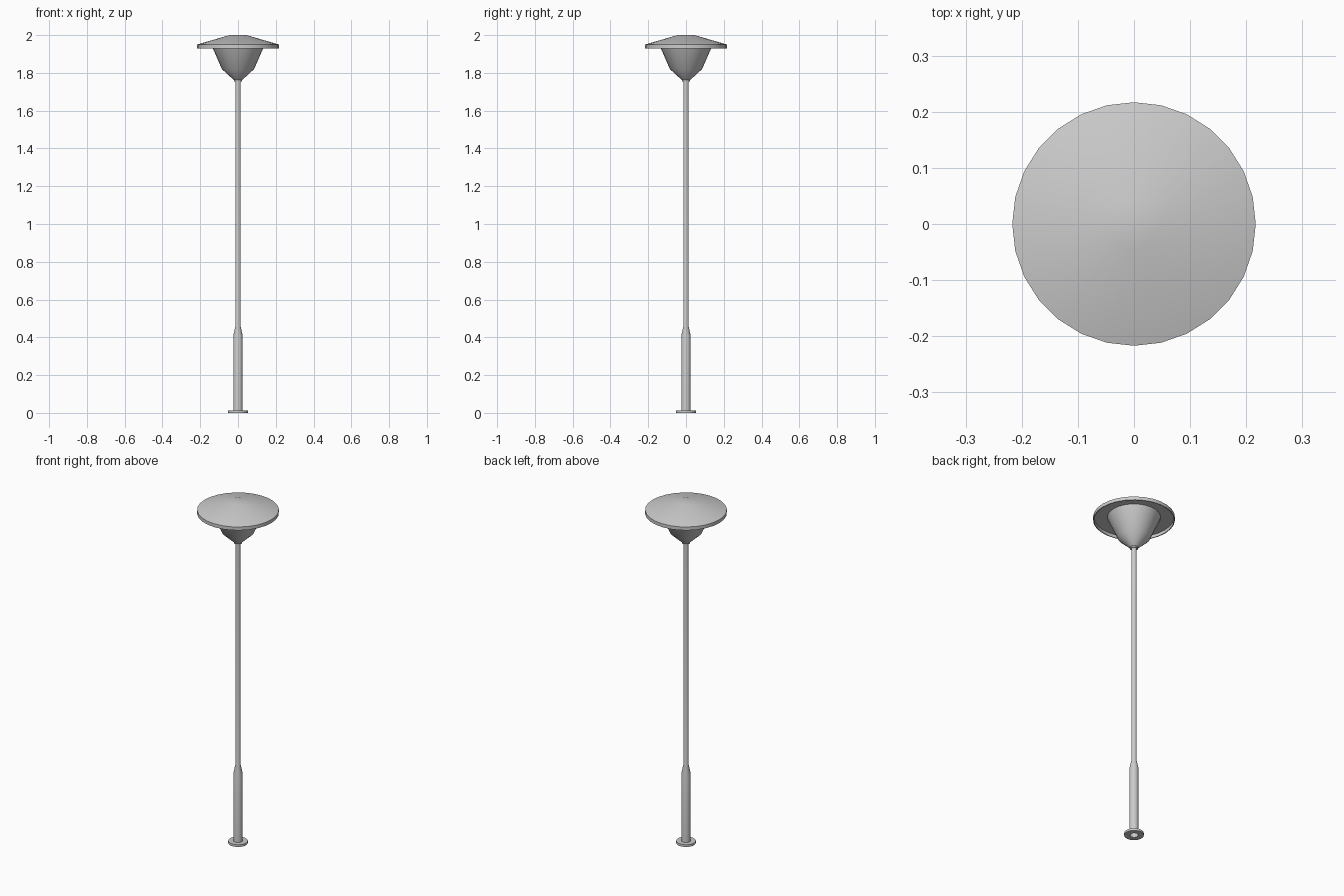
import bpy
import bmesh
from math import radians
from mathutils import Matrix, Vector

cube = bpy.data.objects.get("Cube")
if cube:
    bpy.data.objects.remove(cube, do_unlink=True)

grey = bpy.data.materials.new("light grey metal")
grey.use_nodes = True
color = (0.6, 0.6, 0.6, 1)
grey.diffuse_color = color
grey.node_tree.nodes["Principled BSDF"].inputs["Base Color"].default_value = color


def lathe(name, profile, sides, closed=False):
    """Spin a (radius, height) profile around the z axis."""
    bm = bmesh.new()
    verts = [bm.verts.new((r, 0, z)) for r, z in profile]
    pairs = list(zip(verts, verts[1:]))
    if closed:
        pairs.append((verts[-1], verts[0]))
    edges = [bm.edges.new(p) for p in pairs]
    bmesh.ops.spin(bm, geom=verts + edges, cent=(0, 0, 0), axis=(0, 0, 1),
                   angle=radians(360), steps=sides, use_duplicate=False)
    bmesh.ops.remove_doubles(bm, verts=bm.verts, dist=0.0001)
    bmesh.ops.recalc_face_normals(bm, faces=bm.faces)
    mesh = bpy.data.meshes.new(name)
    bm.to_mesh(mesh)
    bm.free()
    mesh.materials.append(grey)
    obj = bpy.data.objects.new(name, mesh)
    bpy.context.collection.objects.link(obj)
    bpy.ops.object.select_all(action="DESELECT")
    obj.select_set(True)
    bpy.context.view_layer.objects.active = obj
    bpy.ops.object.shade_smooth_by_angle(angle=radians(25))
    return obj


# Ground flange, open in the middle
lathe("base_flange", [(0.022, 0), (0.052, 0), (0.052, 0.013), (0.022, 0.013)],
      28, closed=True)

# Hollow post: thick sleeve, taper, thin shaft
lathe("post", [(0.0245, 0.005), (0.0245, 0.41), (0.0145, 0.455), (0.0145, 1.765)], 20)

# Collar joining post and lamp
lathe("lamp_collar", [(0.0, 1.755), (0.021, 1.755), (0.021, 1.766), (0.0, 1.766)], 28)

# Bowl that widens up to the shade
lathe("lamp_bowl", [(0.0, 1.762), (0.022, 1.762), (0.085, 1.82),
                    (0.143, 1.952), (0.0, 1.952)], 28)

# Shallow conical shade with a turned-down rim
lathe("lamp_shade", [(0.0, 2.0), (0.045, 2.0), (0.217, 1.95), (0.217, 1.93),
                     (0.212, 1.93), (0.212, 1.948), (0.0, 1.948)], 28)
